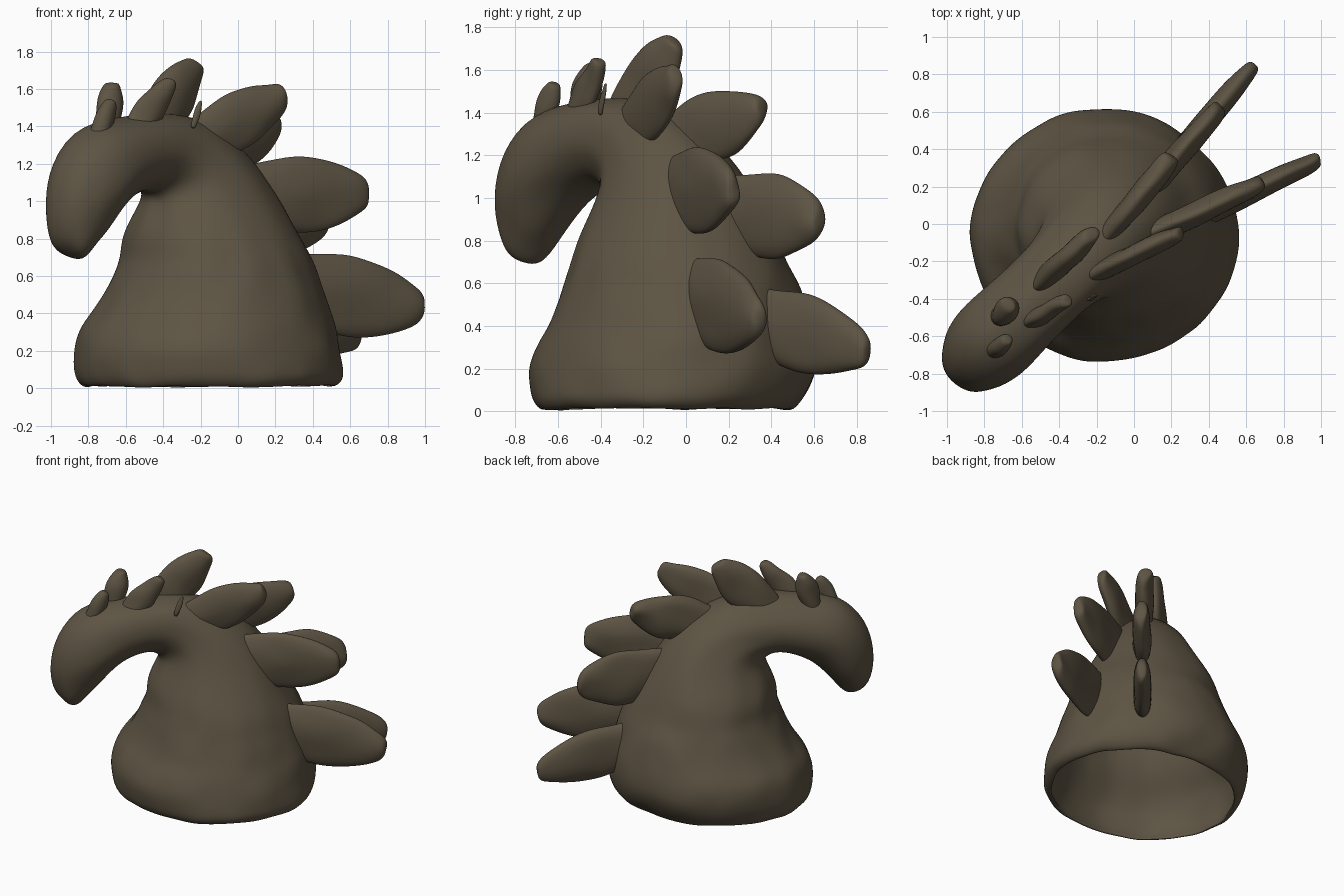
import bpy, bmesh, math
from mathutils import Vector, noise

cube = bpy.data.objects.get("Cube")
if cube:
    bpy.data.objects.remove(cube, do_unlink=True)

clay = bpy.data.materials.new("brown clay")
clay.use_nodes = True
clay.diffuse_color = (0.11, 0.088, 0.056, 1)
bsdf = clay.node_tree.nodes["Principled BSDF"]
bsdf.inputs["Base Color"].default_value = clay.diffuse_color
bsdf.inputs["Roughness"].default_value = 0.8

ORIGIN = Vector((-0.16, -0.05, 0))
FORWARD = Vector((-0.72, -0.69, 0)).normalized()   # the way the head faces
SIDE = Vector((0.69, -0.72, 0)).normalized()       # the head's own left
UP = Vector((0, 0, 1))
SEGMENTS = 48


def loft(name, rings, bump, frequency):
    """Skin a list of vertex rings, roughen by hand-modelled lumps, and smooth."""
    bm = bmesh.new()
    loops = []
    for ring in rings:
        loops.append([bm.verts.new(p + bump * noise.noise_vector(p * frequency)) for p in ring])
    n = len(loops[0])
    for a, b in zip(loops, loops[1:]):
        for i in range(n):
            j = (i + 1) % n
            bm.faces.new((a[i], a[j], b[j], b[i]))
    bm.faces.new(loops[0])
    bm.faces.new(loops[-1])
    bmesh.ops.recalc_face_normals(bm, faces=bm.faces)
    for f in bm.faces:
        f.smooth = True
    mesh = bpy.data.meshes.new(name)
    bm.to_mesh(mesh)
    bm.free()
    mesh.materials.append(clay)
    obj = bpy.data.objects.new(name, mesh)
    bpy.context.collection.objects.link(obj)
    smooth = obj.modifiers.new("smooth", "SUBSURF")
    smooth.levels = smooth.render_levels = 2
    return obj


def ellipse(centre, u, v, n):
    turns = [2 * math.pi * i / n for i in range(n)]
    return [centre + u * math.cos(t) + v * math.sin(t) for t in turns]


def base_ring(x, y, z, rx, ry, scale=1.0):
    """Level ring, wider in x than y, starting at the forward side."""
    ring = ellipse(Vector(), FORWARD, SIDE, SEGMENTS)
    return [Vector((x + p.x * rx * scale, y + p.y * ry * scale, z)) for p in ring]


def neck_ring(front_s, front_z, back_s, back_z, half_width, bank=0.0):
    """Tilted ring from a throat point to a back point, banked up on the left."""
    front = ORIGIN + FORWARD * front_s + UP * front_z
    back = ORIGIN + FORWARD * back_s + UP * back_z
    return ellipse((front + back) / 2, (front - back) / 2, SIDE * half_width + UP * bank, SEGMENTS)


# Bell-shaped base: centre x, y, height, radii
base = [
    (-.155, -.09, .01, .68, .60), (-.15, -.09, .05, .715, .635),
    (-.16, -.07, .12, .72, .66), (-.165, -.055, .21, .71, .68),
    (-.165, -.04, .32, .685, .655), (-.14, -.025, .40, .64, .62),
    (-.125, -.02, .50, .595, .585), (-.12, -.02, .60, .55, .55),
    (-.115, -.03, .70, .512, .508),
]
# Neck and drooping head: throat point, back point, half width, bank
neck = [
    (.46, .80, -.48, .84, .47), (.41, .93, -.38, 1.05, .37),
    (.37, 1.02, -.20, 1.28, .28, .02), (.43, 1.07, .08, 1.44, .24, .03),
    (.54, 1.05, .34, 1.47, .22, .03), (.65, .99, .68, 1.45, .23, .02),
    (.75, .91, .92, 1.40, .235), (.83, .82, 1.09, 1.21, .21),
    (.88, .75, 1.14, 1.00, .165), (.93, .70, 1.13, .84, .125),
    (.98, .685, 1.09, .75, .07),
]
# Hollow inside, from its ceiling down to the thin rim
cavity = [base_ring(-.11, -.04, .82, .2, .2)]
cavity += [base_ring(*ring, scale=0.95 - 0.1 * ring[2]) for ring in reversed(base)]
outside = [base_ring(*ring) for ring in base] + [neck_ring(*ring) for ring in neck]
loft("body_neck_and_head", cavity + outside, 0.018, 6)


# Leaf-shaped plates: flat slabs standing upright along the root-to-tip line
PROFILE = [(-.2, .65), (0, .8), (.18, .9), (.38, 1), (.56, .97),
           (.74, .78), (.88, .58), (.96, .42), (.99, .2)]


def plate(name, root, tip, half_height, thickness):
    root, tip = Vector(root), Vector(tip)
    along = tip - root
    across = along.cross(UP).normalized()
    rise = across.cross(along).normalized()
    rings = [ellipse(root + along * t, rise * half_height * w,
                     across * thickness * min(1, 0.4 + 0.7 * w, w * 2.5), 16)
             for t, w in PROFILE]
    return loft(name, rings, 0.02, 7)


left_row = [
    ((-.75, -.67, 1.36), (-.67, -.62, 1.53), .06, .045),
    ((-.55, -.52, 1.38), (-.35, -.40, 1.65), .09, .05),
    ((-.20, -.26, 1.32), (.25, -.04, 1.58), .16, .055),
    ((.08, -.06, 1.03), (.70, .23, 1.04), .21, .065),
    ((.28, .01, .55), (1.0, .35, .42), .22, .065),
]
right_row = [
    ((-.71, -.50, 1.36), (-.67, -.43, 1.64), .075, .06),
    ((-.46, -.28, 1.39), (-.22, -.05, 1.74), .15, .06),
    ((-.12, -.03, 1.28), (.21, .36, 1.42), .17, .065),
    ((.08, .18, .94), (.47, .64, .89), .21, .065),
    ((.18, .31, .44), (.65, .86, .27), .19, .065),
]
for label, row in (("left", left_row), ("right", right_row)):
    for i, args in enumerate(row, 1):
        plate(f"{label}_back_plate_{i}", *args)

# Tiny spike on the neck
plate("neck_spike", (-.23, -.40, 1.42), (-.19, -.38, 1.54), .018, .012)
